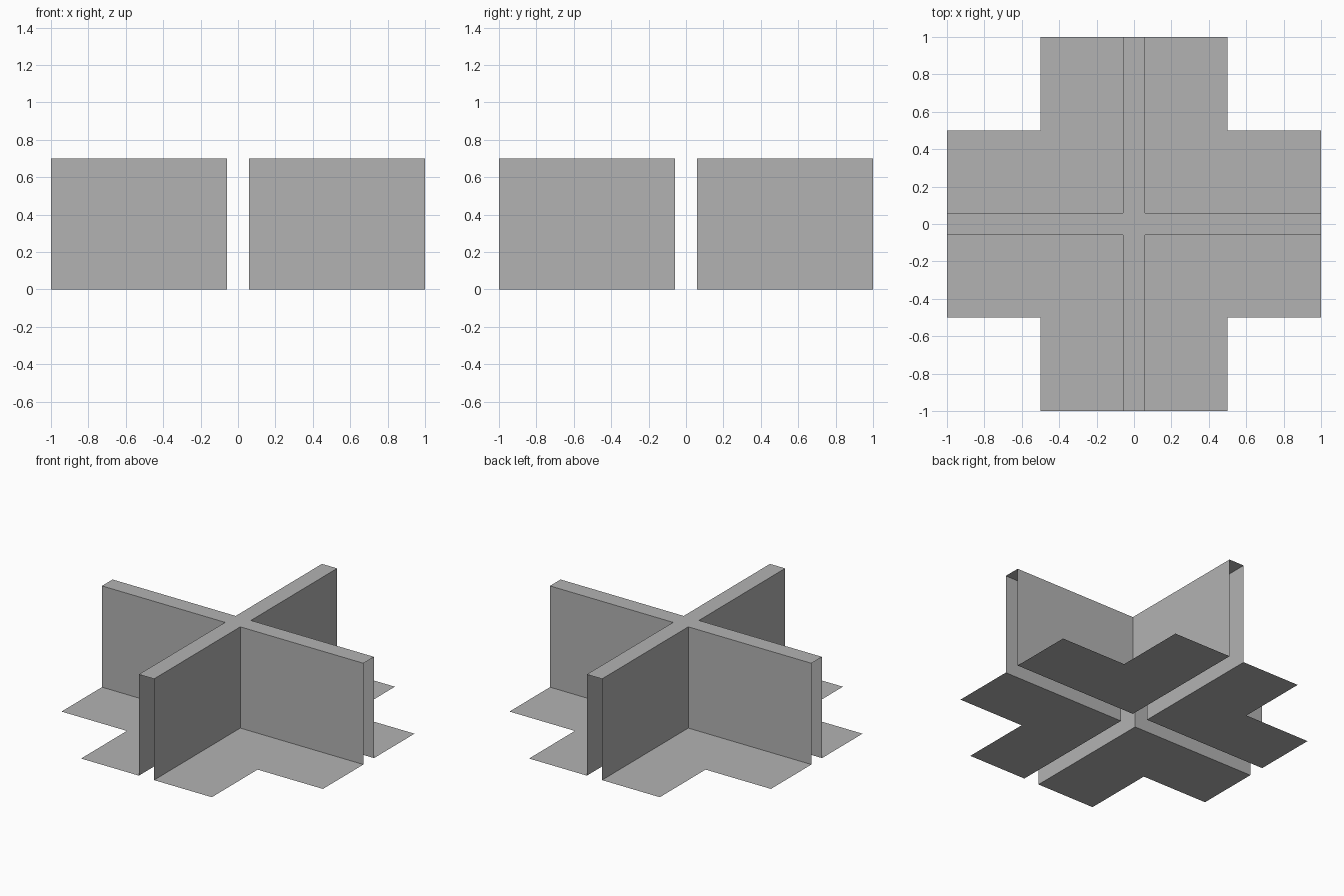
import bpy
import bmesh
from math import pi
from mathutils import Matrix

default_cube = bpy.data.objects.get("Cube")
if default_cube:
    bpy.data.objects.remove(default_cube, do_unlink=True)

REACH = 1.0      # half length of the cross arms
FLOOR = 0.5      # half width of the floor arms
GAP = 0.058      # half thickness of the hollow walls
HEIGHT = 0.7

grey = bpy.data.materials.new("plain_grey")
grey.use_nodes = True
colour = (0.45, 0.45, 0.45, 1)
grey.diffuse_color = colour
grey.node_tree.nodes["Principled BSDF"].inputs["Base Color"].default_value = colour


def make_sheet(name, polygons, quarter=0):
    """Build open flat sheets, turned by a number of quarter turns about z."""
    bm = bmesh.new()
    for points in polygons:
        bm.faces.new([bm.verts.new(p) for p in points])
    bmesh.ops.remove_doubles(bm, verts=bm.verts, dist=0.0001)
    bm.transform(Matrix.Rotation(quarter * pi / 2, 4, 'Z'))
    mesh = bpy.data.meshes.new(name)
    bm.to_mesh(mesh)
    bm.free()
    mesh.materials.append(grey)
    obj = bpy.data.objects.new(name, mesh)
    bpy.context.collection.objects.link(obj)


# Profiles of one quadrant
floor_outline = [(GAP, GAP, 0), (REACH, GAP, 0), (REACH, FLOOR, 0),
                 (FLOOR, FLOOR, 0), (FLOOR, REACH, 0), (GAP, REACH, 0)]
wall_path = [(GAP, REACH), (GAP, GAP), (REACH, GAP)]
wall_faces = [[(*a, 0), (*b, 0), (*b, HEIGHT), (*a, HEIGHT)]
              for a, b in zip(wall_path[1:], wall_path)]

# Four L-shaped floors, each with a corner pair of walls
for quarter, place in enumerate(("back_left", "back_right", "front_right", "front_left")):
    make_sheet("floor_" + place, [floor_outline], quarter)
    make_sheet("corner_walls_" + place, wall_faces, quarter)

# Cross-shaped cap closing the top of the hollow walls
cap_outline = []
for quarter in range(4):
    turn = Matrix.Rotation(quarter * pi / 2, 3, 'Z')
    for x, y in ((REACH, -GAP), (REACH, GAP), (GAP, GAP)):
        cap_outline.append(tuple(turn @ Matrix.Translation((x, y, HEIGHT)).to_translation()))
make_sheet("wall_top", [cap_outline])
